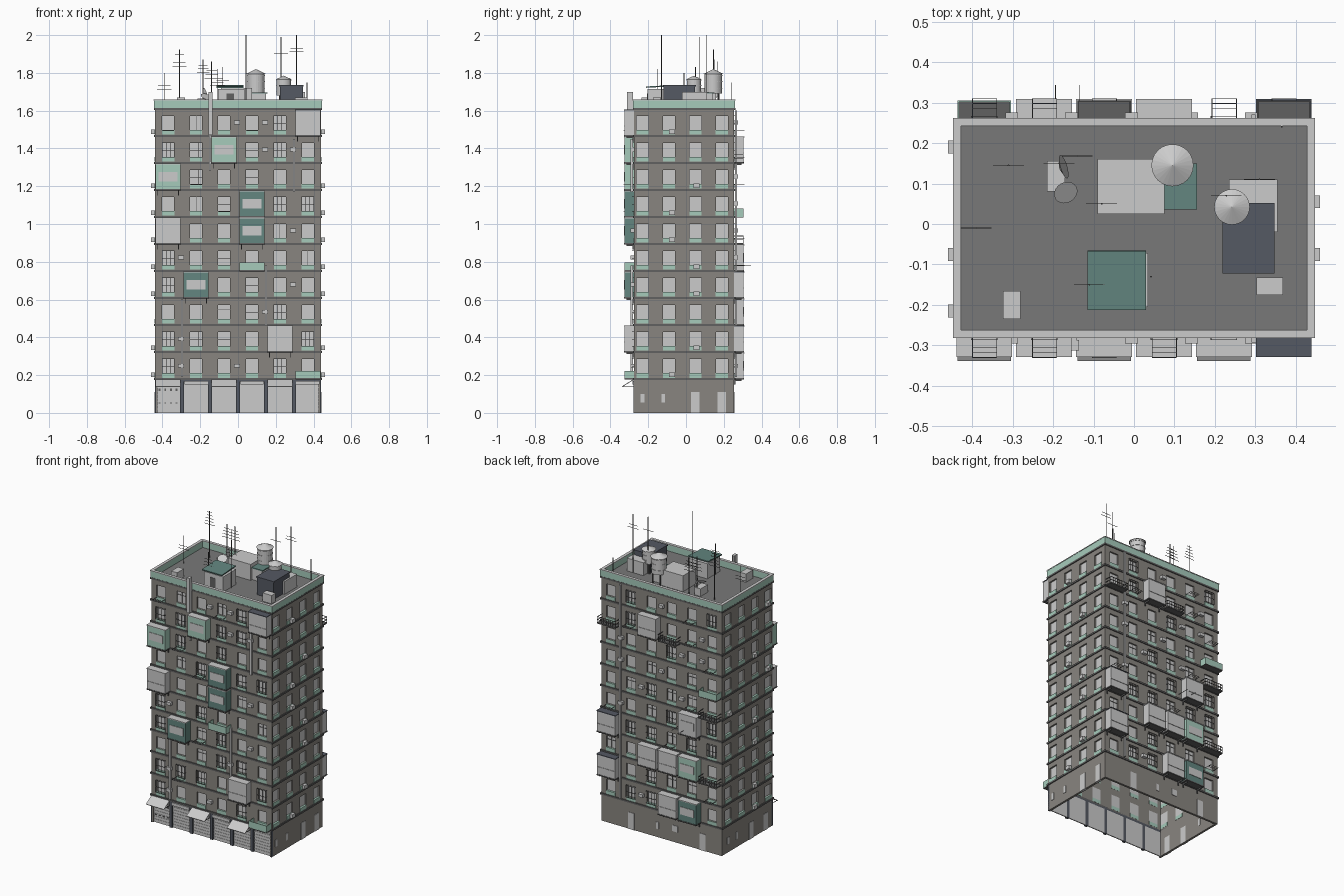
import bpy, bmesh, math, random
from mathutils import Matrix, Vector

if "Cube" in bpy.data.objects:
    bpy.data.objects.remove(bpy.data.objects["Cube"])

random.seed(4)
COL = dict(wall=(.25, .235, .215), teal=(.38, .6, .5), deep=(.125, .24, .215),
           dark=(.09, .1, .125), trim=(.12, .12, .12), roof=(.19, .19, .19), grey=None)
parts = {}   # (name, colour) -> bmesh


def part(name, col='grey'):
    return parts.setdefault((name, col), bmesh.new())


def box(name, col, x0, x1, y0, y1, z0, z1, rot=None):
    m = Matrix.Translation(((x0 + x1) / 2, (y0 + y1) / 2, (z0 + z1) / 2))
    if rot:
        m = m @ rot
    m = m @ Matrix.Diagonal((abs(x1 - x0), abs(y1 - y0), abs(z1 - z0), 1))
    bmesh.ops.create_cube(part(name, col), size=1, matrix=m)


def cyl(name, col, x, y, z0, z1, r, r2=None, n=24):
    bmesh.ops.create_cone(part(name, col), cap_ends=True, segments=n, radius1=r,
                          radius2=r if r2 is None else r2, depth=z1 - z0,
                          matrix=Matrix.Translation((x, y, (z0 + z1) / 2)))


X, YF, YB = .44, -.275, .255
Z0, FH, NF = .18, .143, 10
TOP = Z0 + FH * NF
COLX = [-.37 + .148 * i for i in range(6)]
COLY = [-.23 + .14 * i for i in range(4)]


# box in facade space: u along the wall, d outward from it
def fbox(side, name, col, u0, u1, d0, d1, z0, z1):
    if side == 'front':
        box(name, col, u0, u1, YF - d0, YF - d1, z0, z1)
    elif side == 'back':
        box(name, col, u0, u1, YB + d0, YB + d1, z0, z1)
    else:
        s = 1 if side == 'right' else -1
        box(name, col, s * (X + d0), s * (X + d1), u0, u1, z0, z1)


SIDES = {'front': (-X, X, COLX), 'back': (-X, X, COLX),
         'right': (YF, YB, COLY), 'left': (YF, YB, COLY)}
T, W = -.014, .0325

# walls, windows, sill panels, floor bands, parapet
for s, (a, b, cols) in SIDES.items():
    for f in range(NF):
        z = Z0 + f * FH
        fbox(s, 'wall', 'wall', a, b, T, 0, z, z + .03)
        fbox(s, 'wall', 'wall', a, b, T, 0, z + .105, z + FH)
        edges = [a] + [c + k * W for c in cols for k in (-1, 1)] + [b]
        for u0, u1 in zip(edges[::2], edges[1::2]):
            fbox(s, 'wall', 'wall', u0, u1, T, 0, z + .03, z + .105)
        for c in cols:
            fbox(s, 'window', 'grey', c - W, c + W, T, T + .004, z + .03, z + .105)
            fbox(s, 'sill_panel', 'teal', c - W, c + W, T - .001, .003, z + .006, z + .03)
    for f in range(NF + 1):
        z = Z0 + f * FH
        fbox(s, 'floor_band', 'trim', a - .006, b + .006, T, .006, z - .006, z + .005)
    fbox(s, 'parapet', 'teal', a - .004, b + .004, -.012, .005, TOP, 1.657)
    fbox(s, 'parapet_cap', 'grey', a - .007, b + .007, -.013, .007, 1.655, 1.66)
    if s != 'front':
        fbox(s, 'ground_wall', 'wall', a, b, T, 0, 0, Z0)
box('roof_deck', 'roof', -X, X, YF, YB, TOP - .005, TOP + .005)

# ground floor doors and small windows
for s, items in {'right': [(-.23, .02, .055, .1), (-.12, .02, .055, .1), (.05, .045, 0, .11), (.19, .045, 0, .11)],
                 'left': [(-.2, .045, 0, .11), (-.05, .045, 0, .11), (.1, .02, .055, .1), (.19, .02, .055, .1)],
                 'back': [(.22, .045, 0, .11), (.03, .02, .055, .1), (-.1, .04, .07, .11), (-.3, .045, 0, .11)]}.items():
    for u, w, z0, z1 in items:
        fbox(s, 'ground_door', 'grey', u - w / 2, u + w / 2, T - .001, .003, z0, z1)

# shop front: piers, lintel, shutters, awnings
fbox('front', 'shop_lintel', 'dark', -X, X, T, 0, .165, Z0)
for i in range(7):
    u = -.444 + .148 * i
    fbox('front', 'shop_pier', 'dark', max(u - .01, -X), min(u + .01, X), T, .003, 0, Z0)
for i, c in enumerate(COLX):
    fbox('front', 'shop_shutter', 'grey', c - .064, c + .064, T, -.008, 0, .166)
    fbox('front', 'shutter_case', 'grey', c - .062, c + .062, -.008, .008, .15, .17)
    for k in range(1, 8):
        fbox('front', 'shutter_rib', 'grey', c - .063, c + .063, -.008, -.006, k * .019, k * .019 + .003)
    if i in (0, 2, 4):
        box('awning', 'grey', c - .066, c + .066, YF - .068, YF, .155, .159,
            Matrix.Rotation(math.radians(32), 4, 'X'))
        for k in (-1, 1):
            fbox('front', 'awning_arm', 'trim', c + k * .06 - .001, c + k * .06 + .001, 0, .06, .138, .141)
for k in range(4):
    fbox('front', 'shop_vent', 'trim', -.42 + k * .03, -.41 + k * .03, -.008, -.004, .115, .13)
    fbox('front', 'shop_vent', 'trim', -.42 + k * .03, -.41 + k * .03, -.008, -.004, .05, .056)

taken = set()


# enclosed balcony with base slab, brackets and optional window strip
def bay(s, c, f, col, strip=False, depth=.05):
    taken.add((s, c, f))
    u, z, h = COLX[c], Z0 + f * FH, .066
    fbox(s, 'bay', col, u - h, u + h, 0, depth, z + .004, z + .136)
    fbox(s, 'bay_roof', 'dark' if c == 5 else 'grey', u - h - .003, u + h + .003, 0, depth + .004, z + .134, z + .139)
    fbox(s, 'bay_base', 'trim', u - h - .002, u + h + .002, 0, depth + .003, z - .003, z + .004)
    if strip:
        fbox(s, 'bay_window', 'grey', u - .05, u + .05, depth, depth + .003, z + .045, z + .095)
    else:
        fbox(s, 'bay_rail', 'grey', u - h, u + h, depth, depth + .003, z + .05, z + .055)
    for k in (-.055, .055):
        fbox(s, 'bay_bracket', 'trim', u + k - .002, u + k + .002, 0, depth * .8, z - .012, z)
        fbox(s, 'bay_bracket', 'trim', u + k - .002, u + k + .002, 0, .008, z - .03, z)


# open balcony: solid teal front or thin railing
def balcony(s, c, f, solid):
    taken.add((s, c, f))
    u, z, h, d = COLX[c], Z0 + f * FH, .066, .05
    fbox(s, 'balcony_floor', 'trim', u - h, u + h, 0, d, z - .004, z + .004)
    if solid:
        fbox(s, 'balcony_front', 'teal', u - h, u + h, d - .004, d, z, z + .043)
        for k in (-1, 1):
            fbox(s, 'balcony_front', 'teal', u + k * h, u + k * (h - .004), 0, d, z, z + .043)
        return
    for zz in (.02, .04):
        fbox(s, 'balcony_rail', 'trim', u - h, u + h, d - .003, d, z + zz, z + zz + .003)
        for k in (-1, 1):
            fbox(s, 'balcony_rail', 'trim', u + k * h, u + k * (h - .003), 0, d, z + zz, z + zz + .003)
    for k in range(9):
        v = u - h + k * (2 * h - .002) / 8
        fbox(s, 'balcony_rail', 'trim', v, v + .002, d - .002, d, z, z + .043)


for c, f, col, st in [(5, 9, 'grey', 0), (2, 8, 'teal', 1), (0, 7, 'teal', 1), (3, 6, 'deep', 1), (0, 5, 'grey', 0),
                      (3, 5, 'deep', 1), (1, 3, 'deep', 1), (4, 1, 'grey', 0)]:
    bay('front', c, f, col, st)
for c, f, col, st in [(3, 8, 'grey', 0), (5, 3, 'grey', 0), (5, 1, 'grey', 0), (3, 2, 'grey', 0), (2, 2, 'grey', 0),
                      (1, 2, 'teal', 1), (1, 4, 'grey', 1), (2, 0, 'grey', 0), (1, 0, 'deep', 1)]:
    bay('back', c, f, col, st)
for s, c, f, solid in [('front', 3, 4, 1), ('front', 5, 0, 1), ('back', 0, 6, 1), ('back', 5, 8, 0),
                       ('back', 2, 8, 0), ('back', 0, 5, 0), ('back', 0, 2, 0)]:
    balcony(s, c, f, solid)

# window grilles, air conditioners, drying racks
for s in ('front', 'back'):
    for c, u in enumerate(COLX):
        for f in range(NF):
            z, r = Z0 + f * FH, random.random()
            if (s, c, f) in taken:
                continue
            if r < .35:
                for k in range(4):
                    v = u - .033 + k * .0213
                    fbox(s, 'window_grille', 'trim', v, v + .002, .01, .012, z + .028, z + .108)
                for k in (.028, .065, .106):
                    fbox(s, 'window_grille', 'trim', u - .033, u + .033, .01, .012, z + k, z + k + .002)
                    for e in (-.033, .031):
                        fbox(s, 'window_grille', 'trim', u + e, u + e + .002, 0, .012, z + k, z + k + .002)
            elif r < .6:
                fbox(s, 'window_mullion', 'trim', u - .001, u + .001, T, T + .007, z + .03, z + .105)
                fbox(s, 'window_mullion', 'trim', u - W, u + W, T, T + .007, z + .08, z + .082)
            if random.random() < .28 and (s, c + 1, f) not in taken and c < 5:
                fbox(s, 'air_conditioner', 'grey', u + .052, u + .084, 0, .02, z + .06, z + .08)
            if random.random() < .12:
                for k in (-.03, .03):
                    fbox(s, 'drying_rack', 'trim', u + k, u + k + .002, 0, .055, z + .025, z + .027)
                for k in (.03, .042, .054):
                    fbox(s, 'drying_rack', 'trim', u - .03, u + .03, k, k + .0015, z + .025, z + .027)
for k in (-.03, .03):
    fbox('back', 'drying_rack', 'trim', -.165 + k, -.163 + k, 0, .088, .78, .782)
for s in ('right', 'left'):
    spots = {'right': (-.22, -.075, .055), 'left': (-.215, -.075, .19)}[s]
    for f in (0, 1, 3, 4, 5, 6, 7, 9):
        u, z = random.choice(spots), Z0 + f * FH
        fbox(s, 'air_conditioner', 'grey', u - .016, u + .016, 0, .02, z + .01, z + .034)

# facade pipes
for u, z0, z1 in [(-.148, 1.28, 1.7), (.296, 1.17, 1.45), (.148, .46, .78), (-.296, .19, .6)]:
    fbox('front', 'facade_pipe', 'grey', u - .006, u + .006, .005, .018, z0, z1)
fbox('front', 'facade_flue', 'grey', -.156, -.136, .012, .038, 1.47, 1.70)
fbox('back', 'facade_pipe', 'grey', .29, .3, .005, .015, .19, 1.6)

# roof sheds
R = TOP + .005
for x0, x1, y0, y1, z1, col in [(-.09, .075, .025, .16, 1.72, 'grey'), (.03, .148, .04, .14, 1.69, 'grey'),
                                (-.105, .035, -.205, -.072, 1.715, 'grey'), (.235, .355, -.02, .11, 1.7, 'grey'),
                                (.222, .343, -.118, .048, 1.728, 'dark'), (-.323, -.28, -.235, -.165, 1.67, 'grey'),
                                (.302, .368, -.175, -.132, 1.67, 'grey'), (-.215, -.17, .08, .155, 1.665, 'grey')]:
    box('roof_shed', col, x0, x1, y0, y1, R, z1)
tilt = Matrix.Rotation(math.radians(3), 4, 'X')
box('shed_roof', 'deep', -.115, .03, -.212, -.066, 1.725, 1.732, tilt)
box('shed_roof', 'deep', .025, .155, .036, .15, 1.69, 1.697)
box('shed_roof', 'dark', .218, .347, -.122, .052, 1.728, 1.735)
box('shed_door', 'trim', -.06, -.02, -.207, -.2, R, 1.69)

# water tanks with conical lids, hoops and legs
for x, y, r, z0, z1, z2 in [(.095, .145, .046, 1.69, 1.795, 1.82), (.242, .042, .038, 1.68, 1.765, 1.785)]:
    cyl('water_tank', 'grey', x, y, z0, z1, r)
    cyl('tank_lid', 'grey', x, y, z1, z2, r + .006, 0)
    for k in (.25, .6, .9):
        cyl('tank_hoop', 'grey', x, y, z0 + (z1 - z0) * k, z0 + (z1 - z0) * k + .004, r + .002)
    for i in (-1, 1):
        for j in (-1, 1):
            cyl('tank_leg', 'trim', x + i * r * .6, y + j * r * .6, R, z0, .004, n=6)

# antennas with crossbars
for x, y, z1, n in [(-.39, -.01, 1.8, 2), (-.31, .145, 1.925, 5), (-.14, .168, 1.86, 4), (-.185, .15, 1.87, 4),
                    (-.08, .05, 1.83, 2), (-.11, -.15, 1.82, 3), (.042, -.13, 2.0, 0), (.228, .07, 1.99, 1),
                    (.31, .11, 2.0, 2), (.365, .24, 1.75, 0)]:
    cyl('antenna_pole', 'trim', x, y, R, z1, .0022, n=6)
    for k in range(n):
        w, z = .038 - .005 * k, z1 - .09 + .02 * k
        box('antenna_bar', 'trim', x - w, x + w, y - .001, y + .001, z, z + .002)

# satellite dishes
for x, y, z, aim in [(-.178, .14, 1.69, (1, .3, .3)), (-.17, .08, 1.67, (.3, -.5, .9))]:
    cyl('dish_post', 'trim', x, y, R, z, .003, n=6)
    q = Vector(aim).to_track_quat('Z', 'Y').to_matrix().to_4x4()
    bmesh.ops.create_cone(part('dish'), cap_ends=True, segments=20, radius1=.008, radius2=.03, depth=.01,
                          matrix=Matrix.Translation((x, y, z)) @ q)

# turn collected geometry into objects
for (name, col), bm in parts.items():
    me = bpy.data.meshes.new(name)
    bm.to_mesh(me)
    bm.free()
    ob = bpy.data.objects.new(name, me)
    bpy.context.collection.objects.link(ob)
    if COL[col]:
        mat = bpy.data.materials.get(col) or bpy.data.materials.new(col)
        mat.diffuse_color = (*COL[col], 1)
        mat.use_nodes = True
        mat.node_tree.nodes["Principled BSDF"].inputs["Base Color"].default_value = mat.diffuse_color
        me.materials.append(mat)
